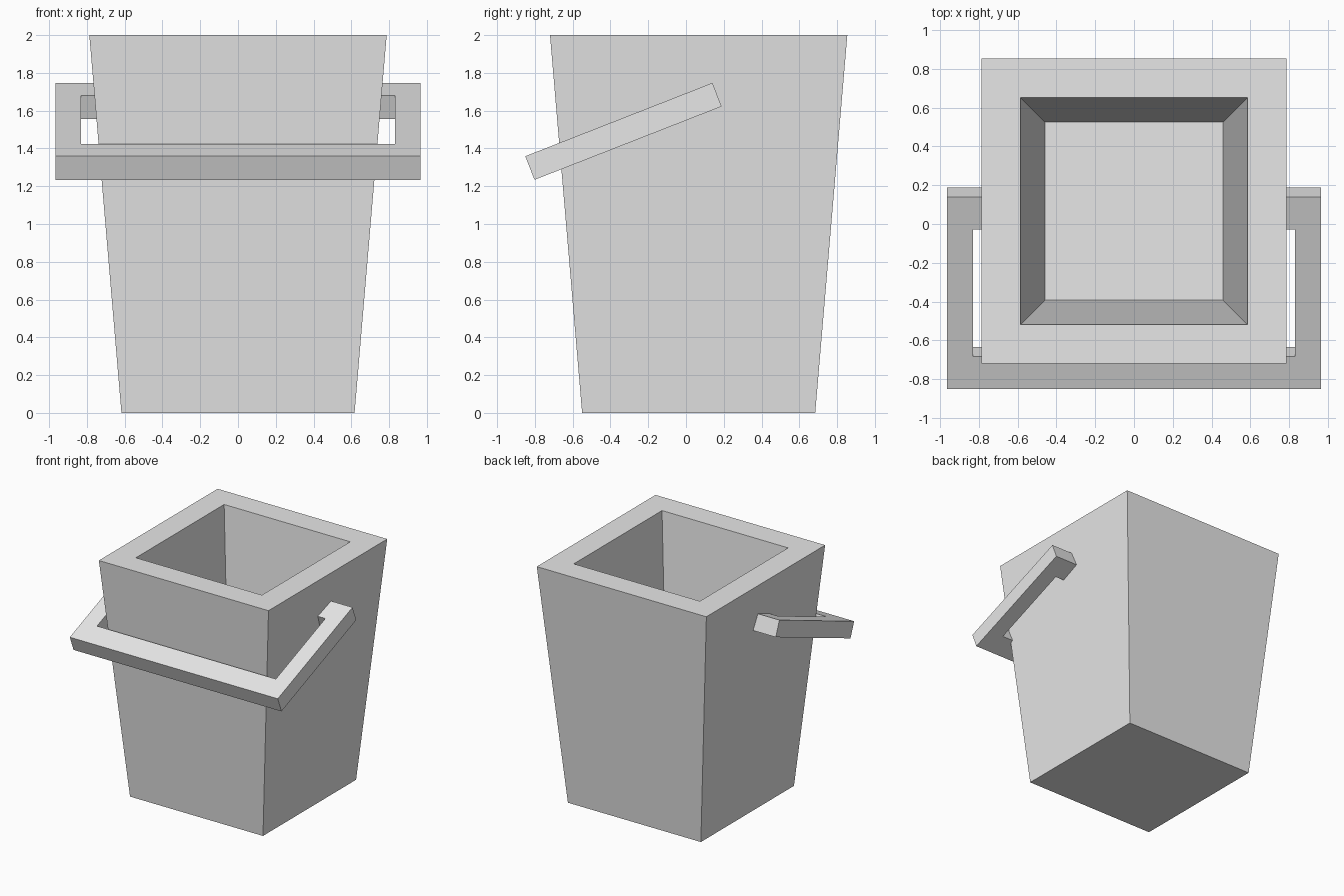
import bpy
import bmesh
import math
from mathutils import Matrix

cube = bpy.data.objects.get("Cube")
if cube:
    bpy.data.objects.remove(cube, do_unlink=True)

grey = bpy.data.materials.new("light_grey")
grey.use_nodes = True
grey.diffuse_color = (0.8, 0.8, 0.8, 1)
grey.node_tree.nodes["Principled BSDF"].inputs["Base Color"].default_value = (0.8, 0.8, 0.8, 1)


def make_object(name, bm):
    bmesh.ops.recalc_face_normals(bm, faces=bm.faces)
    mesh = bpy.data.meshes.new(name)
    bm.to_mesh(mesh)
    bm.free()
    mesh.materials.append(grey)
    obj = bpy.data.objects.new(name, mesh)
    bpy.context.collection.objects.link(obj)
    return obj


# Bucket: square rings from the underside, over the rim, to the inner floor
CORNERS = [(-1, -1), (1, -1), (1, 1), (-1, 1)]
RINGS = [(0.617, 0), (0.787, 2), (0.585, 2), (0.46, 0.51)]  # half width, height
bm = bmesh.new()
rings = [[bm.verts.new((x * half, y * half, z)) for x, y in CORNERS] for half, z in RINGS]
for low, high in zip(rings, rings[1:]):
    for i in range(4):
        j = (i + 1) % 4
        bm.faces.new((low[i], low[j], high[j], high[i]))
bm.faces.new(rings[0])
bm.faces.new(rings[-1])
bucket = make_object("bucket", bm)
bucket.location.y = 0.067

# Handle: flat U with inward tabs, drawn as a half outline and mirrored
LENGTH, BAR, THICK = 1.064, 0.18, 0.134
OUTER, INNER, TAB = 0.965, 0.83, 0.70
half = [(OUTER, 0), (OUTER, LENGTH), (TAB, LENGTH),
        (TAB, LENGTH - BAR), (INNER, LENGTH - BAR), (INNER, BAR)]
outline = half + [(-x, y) for x, y in reversed(half)]
bm = bmesh.new()
face = bm.faces.new([bm.verts.new((x, y, 0)) for x, y in outline])
extruded = bmesh.ops.extrude_face_region(bm, geom=[face])
top = [v for v in extruded["geom"] if isinstance(v, bmesh.types.BMVert)]
bmesh.ops.translate(bm, verts=top, vec=(0, 0, THICK))
# Tilt so the front bar hangs below the pivots
bmesh.ops.transform(bm, matrix=Matrix.Rotation(math.radians(21.4), 4, "X"), verts=bm.verts)
handle = make_object("handle", bm)
handle.location = (0, -0.802, 1.234)
